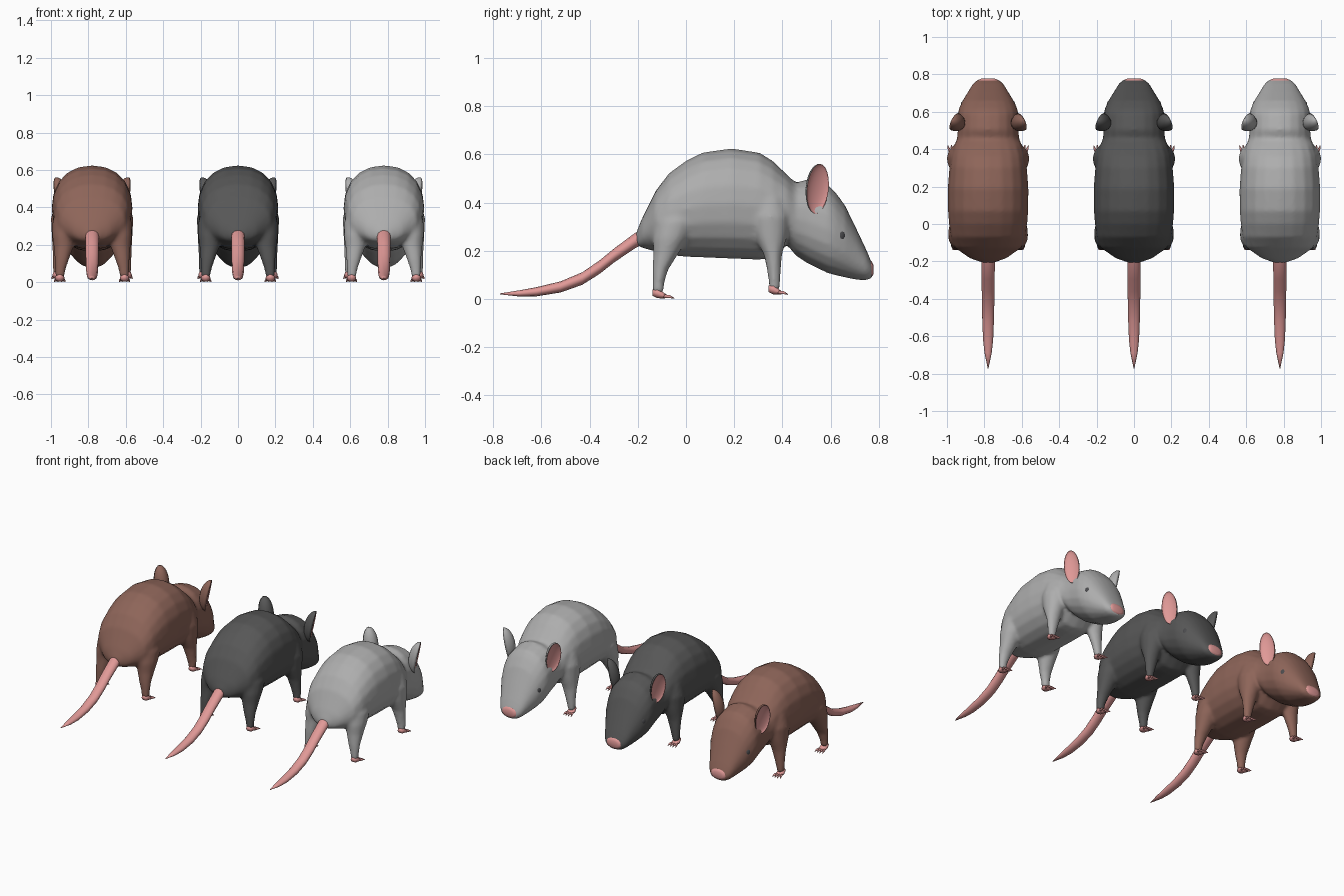
import bpy, bmesh, math
from mathutils import Matrix, Vector

if "Cube" in bpy.data.objects:
    bpy.data.objects.remove(bpy.data.objects["Cube"])


def material(name, rgb):
    m = bpy.data.materials.new(name)
    m.diffuse_color = (*rgb, 1)
    m.use_nodes = True
    m.node_tree.nodes["Principled BSDF"].inputs["Base Color"].default_value = m.diffuse_color
    return m


PINK = material("pink skin", (0.75, 0.32, 0.31))
EYE = material("dark grey eye", (0.07, 0.07, 0.075))


def loft(bm, sections, axis, n=16, power=2.0, side=1):
    """Skin rings (cx, cy, cz, half width, half depth) running along axis y or z."""
    rings = []
    for cx, cy, cz, ru, rv in sections:
        ring = []
        for i in range(n):
            a = 2 * math.pi * i / n
            c, s = math.cos(a), math.sin(a)
            u = math.copysign(abs(c) ** (2 / power), c) * ru
            v = math.copysign(abs(s) ** (2 / power), s) * rv
            p = (cx + u, cy, cz + v) if axis == "y" else (cx + u, cy + v, cz)
            ring.append(bm.verts.new((side * p[0], p[1], p[2])))
        rings.append(ring)
    for a, b in zip(rings, rings[1:]):
        for i in range(n):
            j = (i + 1) % n
            bm.faces.new((a[i], a[j], b[j], b[i]))
    bm.faces.new(rings[0])
    bm.faces.new(rings[-1])


def finish(bm, name, x, mats, mirror=False):
    bmesh.ops.recalc_face_normals(bm, faces=bm.faces)
    me = bpy.data.meshes.new(name)
    for f in bm.faces:
        f.smooth = True
    bm.to_mesh(me)
    bm.free()
    for m in mats:
        me.materials.append(m)
    ob = bpy.data.objects.new(name, me)
    ob.location.x = x
    bpy.context.collection.objects.link(ob)
    if mirror:
        ob.modifiers.new("mirror", "MIRROR").use_mirror_merge = False
    return ob


# Torso and head: y, top z, bottom z, half width
TORSO = [
    (-.207, .275, .225, .03), (-.182, .335, .212, .10), (-.127, .447, .197, .178),
    (-.07, .522, .182, .20), (0, .573, .175, .209), (.07, .608, .172, .215),
    (.19, .625, .167, .216), (.305, .607, .163, .207), (.36, .573, .17, .20),
    (.42, .515, .225, .182), (.455, .482, .18, .167), (.505, .497, .147, .162),
    (.59, .473, .106, .163), (.62, .443, .098, .155), (.66, .388, .089, .137),
    (.71, .285, .079, .106), (.75, .20, .077, .082), (.771, .15, .087, .058),
]
# Legs, from the hip or shoulder down to the ankle
HIND_LEG = [
    (.125, -.02, .40, .06, .07), (.135, -.04, .32, .078, .092), (.148, -.065, .25, .066, .074),
    (.152, -.083, .19, .054, .053), (.162, -.107, .12, .038, .033),
    (.170, -.114, .07, .029, .025), (.173, -.116, .025, .025, .023),
]
FORE_LEG = [
    (.13, .345, .42, .07, .07), (.145, .348, .34, .076, .084), (.155, .352, .26, .062, .068),
    (.166, .361, .18, .047, .037), (.175, .365, .12, .035, .029),
    (.182, .367, .07, .028, .024), (.185, .366, .035, .024, .022),
]


def build_body(x, fur):
    bm = bmesh.new()
    loft(bm, [(0, y, (t + b) / 2, w, (t - b) / 2) for y, t, b, w in TORSO], "y", 20, 2.2)
    for s in (1, -1):
        loft(bm, HIND_LEG, "z", side=s)
        loft(bm, FORE_LEG, "z", side=s)
    ob = finish(bm, "body", x, [fur])
    # Fuse torso and legs into one skin with soft joints
    r = ob.modifiers.new("fuse", "REMESH")
    r.mode, r.voxel_size, r.use_smooth_shade = "VOXEL", 0.011, True
    sm = ob.modifiers.new("soften", "SMOOTH")
    sm.factor, sm.iterations = 0.5, 5


def build_foot(x, name, cx, heel, z, length):
    bm = bmesh.new()
    # Sole
    loft(bm, [(cx, heel, z + .026, .016, .014), (cx, heel + .02, z + .024, .025, .022),
              (cx, heel + length * .5, z + .015, .025, .013),
              (cx, heel + length * .68, z + .010, .021, .007)], "y", 10)
    # Toes fan out
    for k in (-1.5, -.5, .5, 1.5):
        loft(bm, [(cx + k * .011, heel + length * .5, z + .012, .007, .008),
                  (cx + k * .016, heel + length * .8, z + .010, .006, .007),
                  (cx + k * .019, heel + length * (1.04 - .05 * abs(k)), z + .003, .002, .002)], "y", 6)
    finish(bm, name, x, [PINK], True)


def build_tail(x):
    bm = bmesh.new()
    loft(bm, [(0, -.16, .265, .036, .03), (0, -.21, .243, .036, .032), (0, -.295, .183, .035, .029),
              (0, -.36, .131, .034, .028), (0, -.43, .085, .033, .026), (0, -.52, .050, .031, .023),
              (0, -.62, .030, .027, .019), (0, -.69, .023, .019, .013),
              (0, -.772, .021, .002, .002)], "y", 12)
    finish(bm, "tail", x, [PINK])


def build_ear(x, fur):
    bm = bmesh.new()
    bmesh.ops.create_uvsphere(bm, u_segments=20, v_segments=14, radius=1)
    # The outward half is pushed in to make the pink hollow
    for f in bm.faces:
        f.material_index = 1 if f.calc_center_median().x > 0 else 0
    for v in bm.verts:
        if v.co.x > 0:
            v.co.x *= -.35
        v.co = Vector((v.co.x * .055, v.co.y * .05, v.co.z * .105))
    turn = Matrix.Rotation(math.radians(26), 4, "Z") @ Matrix.Rotation(math.radians(11), 4, "Y")
    bm.transform(Matrix.Translation((.178, .547, .457)) @ turn)
    me_faces = bm.faces[:]
    bmesh.ops.recalc_face_normals(bm, faces=me_faces)
    finish(bm, "ear", x, [fur, PINK], True)


def build_eye(x):
    bm = bmesh.new()
    bmesh.ops.create_uvsphere(bm, u_segments=14, v_segments=10, radius=1)
    bm.transform(Matrix.Translation((.132, .645, .262)) @ Matrix.Rotation(math.radians(30), 4, "Z")
                 @ Matrix.Diagonal((.012, .018, .023, 1)))
    finish(bm, "eye", x, [EYE], True)


def build_nose(x):
    bm = bmesh.new()
    loft(bm, [(0, .745, .128, .05, .035), (0, .762, .126, .058, .036),
              (0, .771, .124, .052, .032), (0, .777, .122, .036, .02)], "y", 16, 2.2)
    finish(bm, "nose", x, [PINK])


# Three rodents in a row, heads towards +y
for x, name, rgb in ((-.78, "brown fur", (.27, .13, .10)),
                     (0, "charcoal fur", (.095, .095, .095)),
                     (.78, "light grey fur", (.42, .42, .42))):
    fur = material(name, rgb)
    build_body(x, fur)
    build_foot(x, "hind_foot", .173, -.138, 0, .088)
    build_foot(x, "fore_foot", .187, .342, .016, .08)
    build_tail(x)
    build_ear(x, fur)
    build_eye(x)
    build_nose(x)
